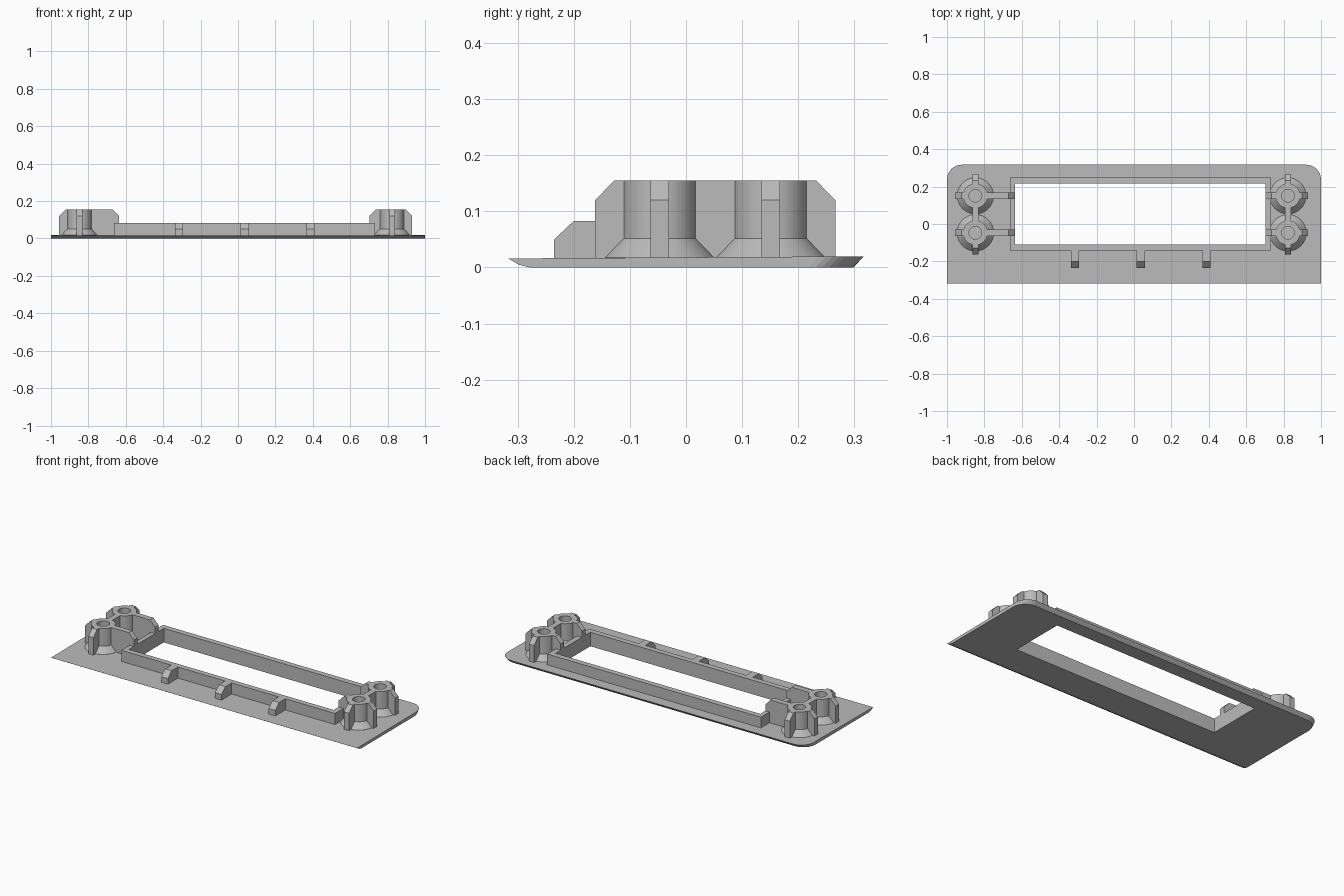
import bpy, bmesh
from math import pi, cos, sin, radians
from mathutils import Matrix, Vector

if "Cube" in bpy.data.objects:
    bpy.data.objects.remove(bpy.data.objects["Cube"])

GREY = (0.5, 0.5, 0.5, 1)
mat = bpy.data.materials.new("grey_plastic")
mat.use_nodes = True
mat.diffuse_color = GREY
mat.node_tree.nodes["Principled BSDF"].inputs["Base Color"].default_value = GREY

TOP = 0.155          # top of bosses and fins
WALL = 0.083         # top of the window frame
BASE = 0.01          # parts sink slightly into the plate
RIB = 0.033          # fin thickness


def finish(bm, name, smooth=False):
    bmesh.ops.recalc_face_normals(bm, faces=bm.faces)
    mesh = bpy.data.meshes.new(name)
    bm.to_mesh(mesh)
    bm.free()
    mesh.materials.append(mat)
    obj = bpy.data.objects.new(name, mesh)
    bpy.context.collection.objects.link(obj)
    if smooth:
        activate(obj)
        bpy.ops.object.shade_smooth_by_angle(angle=radians(30))
    return obj


def activate(obj):
    bpy.ops.object.select_all(action='DESELECT')
    obj.select_set(True)
    bpy.context.view_layer.objects.active = obj


def loft(bm, rings, caps=True):
    rows = [[bm.verts.new(p) for p in ring] for ring in rings]
    n = len(rows[0])
    for a, b in zip(rows, rows[1:]):
        for i in range(n):
            bm.faces.new((a[i], a[(i + 1) % n], b[(i + 1) % n], b[i]))
    if caps:
        bm.faces.new(rows[0])
        bm.faces.new(rows[-1])


def box(name, x0, x1, y0, y1, z0, z1):
    bm = bmesh.new()
    loft(bm, [[(x0, y0, z), (x1, y0, z), (x1, y1, z), (x0, y1, z)] for z in (z0, z1)])
    return finish(bm, name)


def rib(name, profile, width, x, y, angle):
    """Extrude a (distance, height) profile, pointing away from (x, y)."""
    bm = bmesh.new()
    loft(bm, [[(u, v, z) for u, z in profile] for v in (-width / 2, width / 2)])
    bm.transform(Matrix.Translation((x, y, 0)) @ Matrix.Rotation(angle, 4, 'Z'))
    return finish(bm, name)


def cut(obj, cutter):
    activate(obj)
    mod = obj.modifiers.new("window_cut", 'BOOLEAN')
    mod.operation, mod.solver, mod.object = 'DIFFERENCE', 'EXACT', cutter
    bpy.ops.object.modifier_apply(modifier=mod.name)


# Base plate: rounded back corners, undercut front and back edges
def plate_outline(front, back, z, tilt=0.0):
    r, steps = 0.08, 10
    pts = [(-1, front), (1, front)]
    for cx, start in ((1 - r, 0), (r - 1, pi / 2)):
        for i in range(steps + 1):
            a = start + i * pi / 2 / steps
            pts.append((cx + r * cos(a), back - r + r * sin(a)))
    return [(px, py, z + tilt * py) for px, py in pts]


bm = bmesh.new()
loft(bm, [plate_outline(-0.278, 0.298, 0),
          plate_outline(-0.298, 0.303, 0.005),
          plate_outline(-0.317, 0.317, 0.018, 0.006)])
plate = finish(bm, "base_plate")

# Window frame standing on the plate, opened together with it
frame = box("window_frame", -0.663, 0.733, -0.142, 0.249, BASE, WALL)
cutter = box("window_cutter", -0.636, 0.702, -0.11, 0.216, -0.1, 0.3)
cutter.hide_render = True
for part in (plate, frame):
    cut(part, cutter)
bpy.data.objects.remove(cutter)


# Screw bosses: hollow post with a flared foot
def boss(name, x, y):
    outline = [(0.098, BASE), (0.098, 0.018), (0.066, 0.052), (0.066, TOP),
               (0.034, TOP), (0.034, 0.02)]
    bm = bmesh.new()
    n = 32
    loft(bm, [[(x + r * cos(2 * pi * i / n), y + r * sin(2 * pi * i / n), z)
               for i in range(n)] for r, z in outline])
    finish(bm, name, smooth=True)


def fin(name, x, y, reach, angle):
    profile = [(0.05, BASE), (reach, BASE), (reach, 0.12),
               (reach - 0.034, TOP), (0.05, TOP)]
    rib(name, profile, RIB, x, y, angle)


FRONT_Y, BACK_Y = -0.047, 0.151
for side, x, inner, outward in (("right", -0.848, 0.212, pi), ("left", 0.823, 0.121, 0)):
    for row, y, away in (("front", FRONT_Y, -pi / 2), ("back", BACK_Y, pi / 2)):
        tag = f"{side}_{row}"
        boss(f"boss_{tag}", x, y)
        fin(f"outer_fin_{tag}", x, y, 0.108, outward)
        fin(f"end_fin_{tag}", x, y, 0.115, away)
        fin(f"inner_fin_{tag}", x, y, inner, outward + pi)
    # Web joining the two bosses
    box(f"boss_web_{side}", x - RIB / 2, x + RIB / 2,
        FRONT_Y + 0.05, BACK_Y - 0.05, BASE, TOP)

# Chamfered tabs along the front of the frame
tab_profile = [(0, BASE), (0.105, BASE), (0.105, 0.05), (0.07, WALL), (0, WALL)]
for i in range(3):
    rib(f"front_tab_{i + 1}", tab_profile, 0.043, -0.315 + 0.351 * i, -0.13, -pi / 2)
